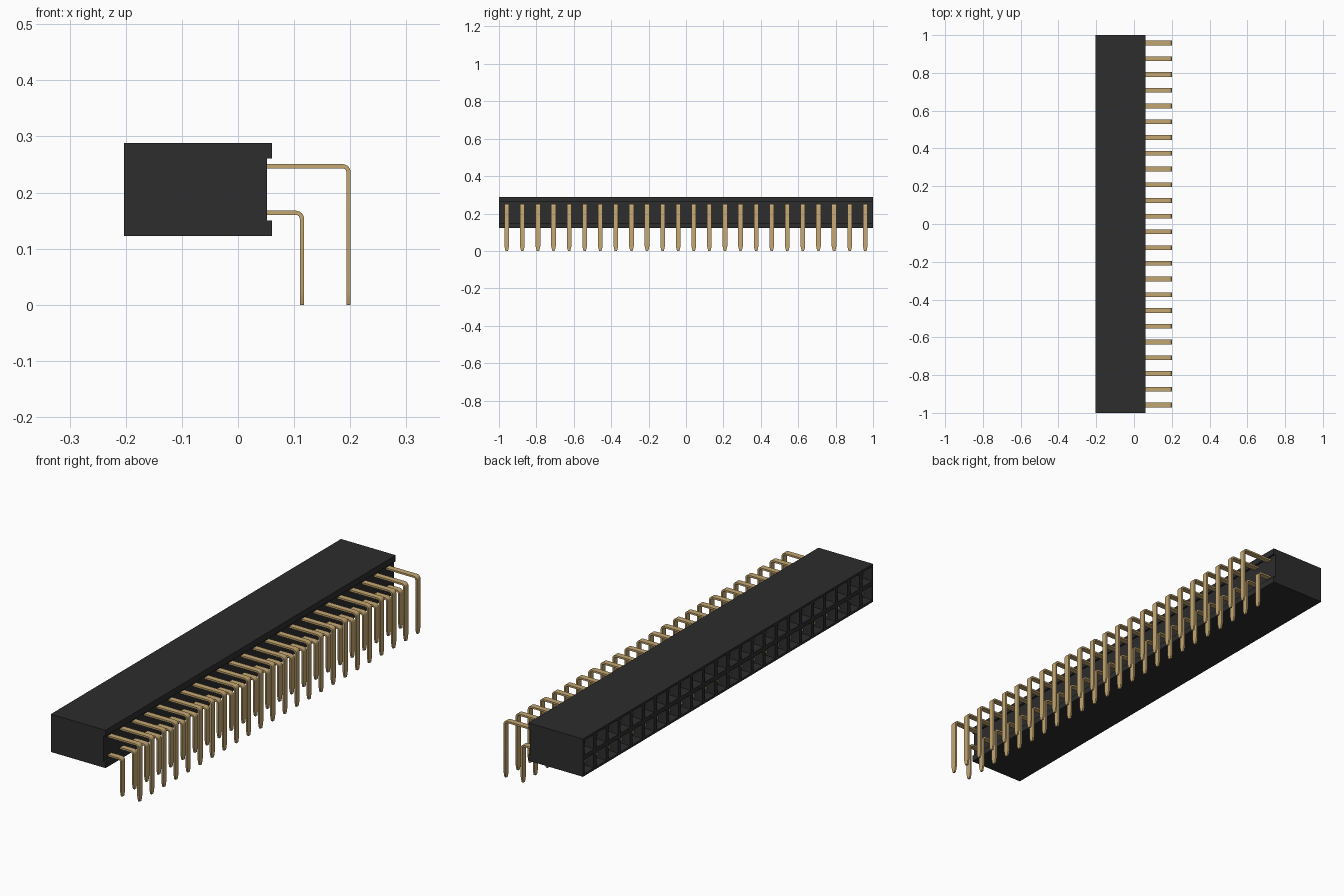
import bpy, bmesh, math

cube = bpy.data.objects.get("Cube")
if cube:
    bpy.data.objects.remove(cube)

COUNT = 24
PITCH = 2 / COUNT
FRONT, BACK, RECESS = -0.203, 0.061, 0.052
BOTTOM, MIDDLE, TOP = 0.123, 0.2055, 0.288


def material(name, colour):
    m = bpy.data.materials.new(name)
    m.use_nodes = True
    m.diffuse_color = colour
    bsdf = m.node_tree.nodes["Principled BSDF"]
    bsdf.inputs["Base Color"].default_value = colour
    bsdf.inputs["Roughness"].default_value = 0.6
    return m


def make_object(name, bm, mat):
    bmesh.ops.recalc_face_normals(bm, faces=bm.faces)
    mesh = bpy.data.meshes.new(name)
    bm.to_mesh(mesh)
    bm.free()
    mesh.materials.append(mat)
    obj = bpy.data.objects.new(name, mesh)
    bpy.context.collection.objects.link(obj)
    return obj


def loft(bm, rings):
    """Bridge equal closed loops and cap both ends."""
    loops = [[bm.verts.new(p) for p in ring] for ring in rings]
    n = len(loops[0])
    for a, b in zip(loops, loops[1:]):
        for i in range(n):
            j = (i + 1) % n
            bm.faces.new((a[i], a[j], b[j], b[i]))
    bm.faces.new(loops[0])
    bm.faces.new(loops[-1])
    bmesh.ops.recalc_face_normals(bm, faces=bm.faces)


plastic = material("black plastic", (0.026, 0.026, 0.026, 1))
gold = material("gold metal", (0.56, 0.39, 0.17, 1))

# Housing: channelled back profile, one segment per contact
profile = [(FRONT, BOTTOM), (BACK, BOTTOM), (BACK, 0.15), (RECESS, 0.15),
           (RECESS, 0.261), (BACK, 0.261), (BACK, TOP), (FRONT, TOP),
           (FRONT, MIDDLE)]
bm = bmesh.new()
loft(bm, [[(x, -1 + k * PITCH, z) for x, z in profile]
          for k in range(COUNT + 1)])

# Sockets: funnel mouth, then a deep square hole in every front cell
cells = [f for f in bm.faces if f.normal.x < -0.9
         and f.calc_center_median().x < FRONT + 0.001]
bmesh.ops.inset_individual(bm, faces=cells, thickness=0.013)
bmesh.ops.inset_individual(bm, faces=cells, thickness=0.010, depth=-0.014)
bmesh.ops.inset_individual(bm, faces=cells, thickness=0.0001, depth=-0.2)
make_object("housing", bm, plastic)


# Bent flat pins, with a narrowed tip
def pin_row(name, start, height, reach):
    t, w, r = 0.0038, 0.0125, 0.011
    path = [(start, height, 0, w)]
    for k in range(7):
        a = math.pi / 2 * k / 6
        path.append((reach - r + r * math.sin(a),
                     height - r + r * math.cos(a), a, w))
    down = math.pi / 2
    path += [(reach, 0.025, down, w), (reach, 0.006, down, 0.008),
             (reach, 0, down, 0.006)]
    rings = []
    for x, z, a, half in path:
        dx, dz = t * math.sin(a), t * math.cos(a)
        rings.append([(x + dx, -half, z + dz), (x + dx, half, z + dz),
                      (x - dx, half, z - dz), (x - dx, -half, z - dz)])
    bm = bmesh.new()
    loft(bm, rings)
    obj = make_object(name, bm, gold)
    obj.location.y = -1 + PITCH / 2
    array = obj.modifiers.new("row", 'ARRAY')
    array.count = COUNT
    array.use_relative_offset = False
    array.use_constant_offset = True
    array.constant_offset_displace = (0, PITCH, 0)
    bpy.ops.object.select_all(action='DESELECT')
    obj.select_set(True)
    bpy.context.view_layer.objects.active = obj
    bpy.ops.object.shade_smooth_by_angle(angle=math.radians(30))


pin_row("upper_pins", -0.175, 0.247, 0.197)
pin_row("lower_pins", -0.18, 0.164, 0.114)
